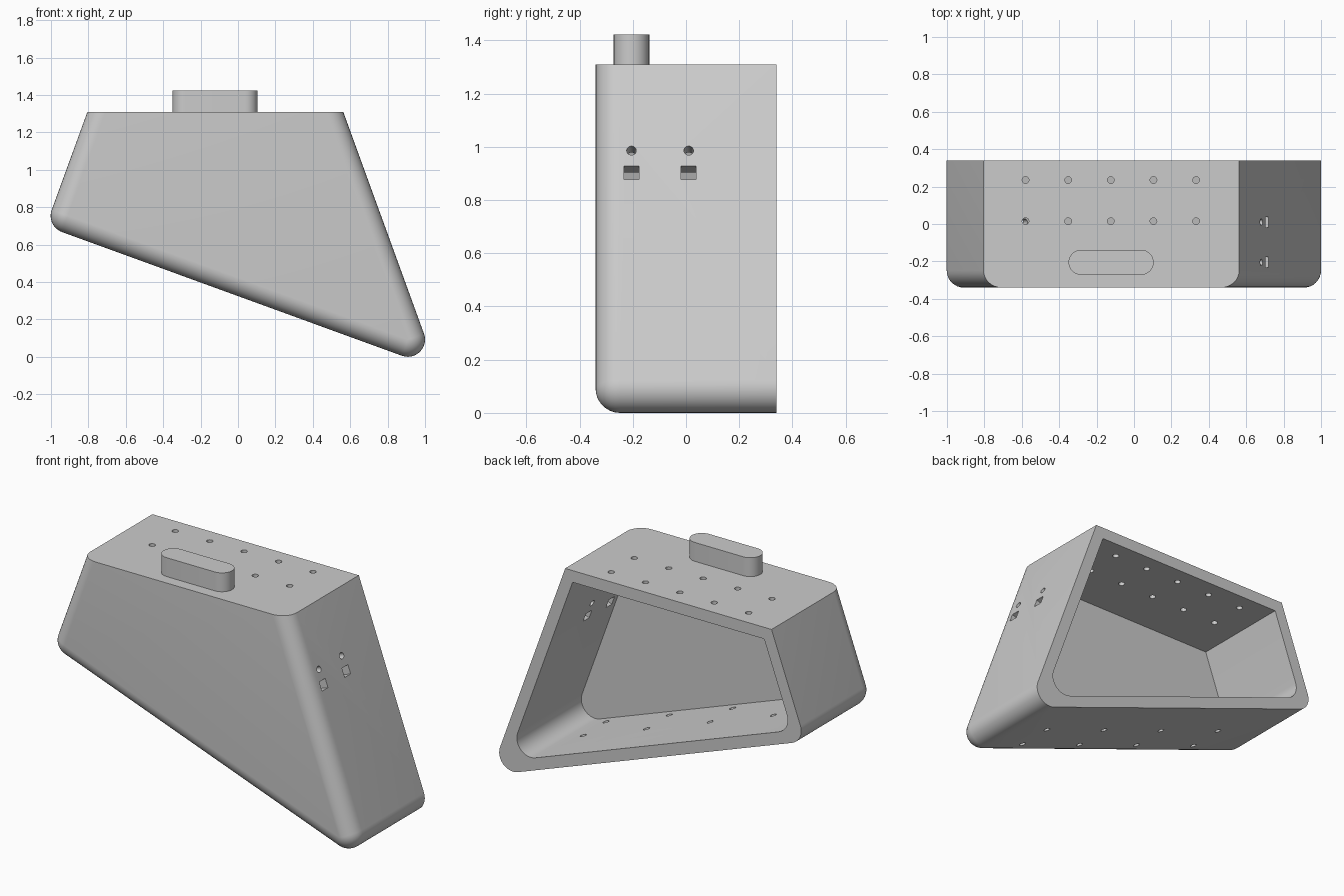
import bpy, bmesh
from math import sin, cos, tan, radians, pi
from mathutils import Matrix, Vector

cube = bpy.data.objects.get("Cube")
if cube:
    bpy.data.objects.remove(cube, do_unlink=True)

TILT = radians(20)
C, S = cos(TILT), sin(TILT)
R = 0.092            # outer fillet and corner radius
WALL = 0.07
TOP = 1.31
BACK, FRONT = 0.34, -0.34

grey = bpy.data.materials.new("light_grey")
grey.use_nodes = True
grey.diffuse_color = (0.6, 0.6, 0.6, 1)
grey.node_tree.nodes["Principled BSDF"].inputs["Base Color"].default_value = (0.6, 0.6, 0.6, 1)


def make_object(name, bm):
    bmesh.ops.recalc_face_normals(bm, faces=bm.faces)
    mesh = bpy.data.meshes.new(name)
    bm.to_mesh(mesh)
    bm.free()
    mesh.materials.append(grey)
    obj = bpy.data.objects.new(name, mesh)
    bpy.context.collection.objects.link(obj)
    return obj


def activate(obj):
    bpy.ops.object.select_all(action='DESELECT')
    obj.select_set(True)
    bpy.context.view_layer.objects.active = obj


def loft(rings):
    """Closed solid through equal-length rings, capped at both ends."""
    bm = bmesh.new()
    loops = [[bm.verts.new(p) for p in ring] for ring in rings]
    n = len(loops[0])
    for a, b in zip(loops, loops[1:]):
        for i in range(n):
            j = (i + 1) % n
            bm.faces.new((a[i], a[j], b[j], b[i]))
    bm.faces.new(loops[0])
    bm.faces.new(loops[-1])
    bmesh.ops.remove_doubles(bm, verts=bm.verts, dist=1e-5)
    return bm


# Side planes in the xz plane: normal and distance
RIGHT = (C, S, C * 0.5626 + S * TOP)
LEFT = (-C, S, C * 0.805 + S * TOP)
BOTTOM = (-S, -C, -S * 0.908 - C * R + R)
LID = (0, 1, TOP)


def meet(p, q, dp, dq):
    """Point where two planes cross after moving each inwards."""
    kp, kq = p[2] - dp, q[2] - dq
    det = p[0] * q[1] - p[1] * q[0]
    return (kp * q[1] - p[1] * kq) / det, (p[0] * kq - kp * q[0]) / det


def outline(inset, radius, y, lid_inset=0, steps=12):
    pts = [meet(LID, RIGHT, lid_inset, inset)]
    off = inset + radius
    for side, start, sweep in ((RIGHT, 20, -130), (LEFT, -110, -90)):
        cx, cz = meet(side, BOTTOM, off, off)
        for i in range(steps + 1):
            a = radians(start + sweep * i / steps)
            pts.append((cx + radius * cos(a), cz + radius * sin(a)))
    pts.append(meet(LID, LEFT, lid_inset, inset))
    return [(x, y, z) for x, z in pts]


# Hollow body: rounded front, open back
rings = []
for i in range(9):
    a = pi / 2 * (1 - i / 8)
    d = R * (1 - cos(a))
    rings.append(outline(d, R - d, FRONT + R * (1 - sin(a))))
rings.append(outline(0, R, BACK))
rings.append(outline(WALL, R, BACK, WALL))
rings.append(outline(WALL, R, FRONT + WALL, WALL))
body = make_object("body_shell", loft(rings))

# Drill holes and slots square to their walls
cut = bmesh.new()


def drill(x, y, z, angle, square=False):
    m = Matrix.Translation((x, y, z)) @ Matrix.Rotation(radians(angle), 4, 'Y')
    if square:
        bmesh.ops.create_cube(cut, size=1, matrix=m @ Matrix.Diagonal((0.054, 0.056, 0.24, 1)))
    else:
        bmesh.ops.create_cone(cut, cap_ends=True, segments=20, radius1=0.018,
                              radius2=0.018, depth=0.24, matrix=m)


for i in range(5):
    for y in (0.235, 0.015):
        drill(-0.58 + 0.228 * i, y, TOP, 0)
for y in (0.01, -0.205):
    for i in range(4):
        x = 0.65 - 0.42 * i
        drill(x, y, (BOTTOM[2] + S * x) / -C, 200)
    for z, square in ((0.986, False), (0.902, True)):
        drill((RIGHT[2] - S * z) / C, y, z, 70, square)
cutter = make_object("hole_cutter", cut)
cutter.hide_render = True

activate(body)
mod = body.modifiers.new("holes", 'BOOLEAN')
mod.operation = 'DIFFERENCE'
mod.solver = 'EXACT'
mod.object = cutter
bpy.ops.object.modifier_apply(modifier=mod.name)
bpy.data.objects.remove(cutter, do_unlink=True)

# Pill-shaped knob on the lid
r = 0.067


def pill(z):
    pts = []
    for cx, start in ((0.105 - r, -90), (-0.35 + r, 90)):
        for i in range(17):
            a = radians(start + 180 * i / 16)
            pts.append((cx + r * cos(a), -0.205 + r * sin(a), z))
    return pts


knob = make_object("top_knob", loft([pill(TOP - 0.01), pill(1.423)]))

for obj in (body, knob):
    activate(obj)
    bpy.ops.object.shade_smooth_by_angle(angle=radians(30))
